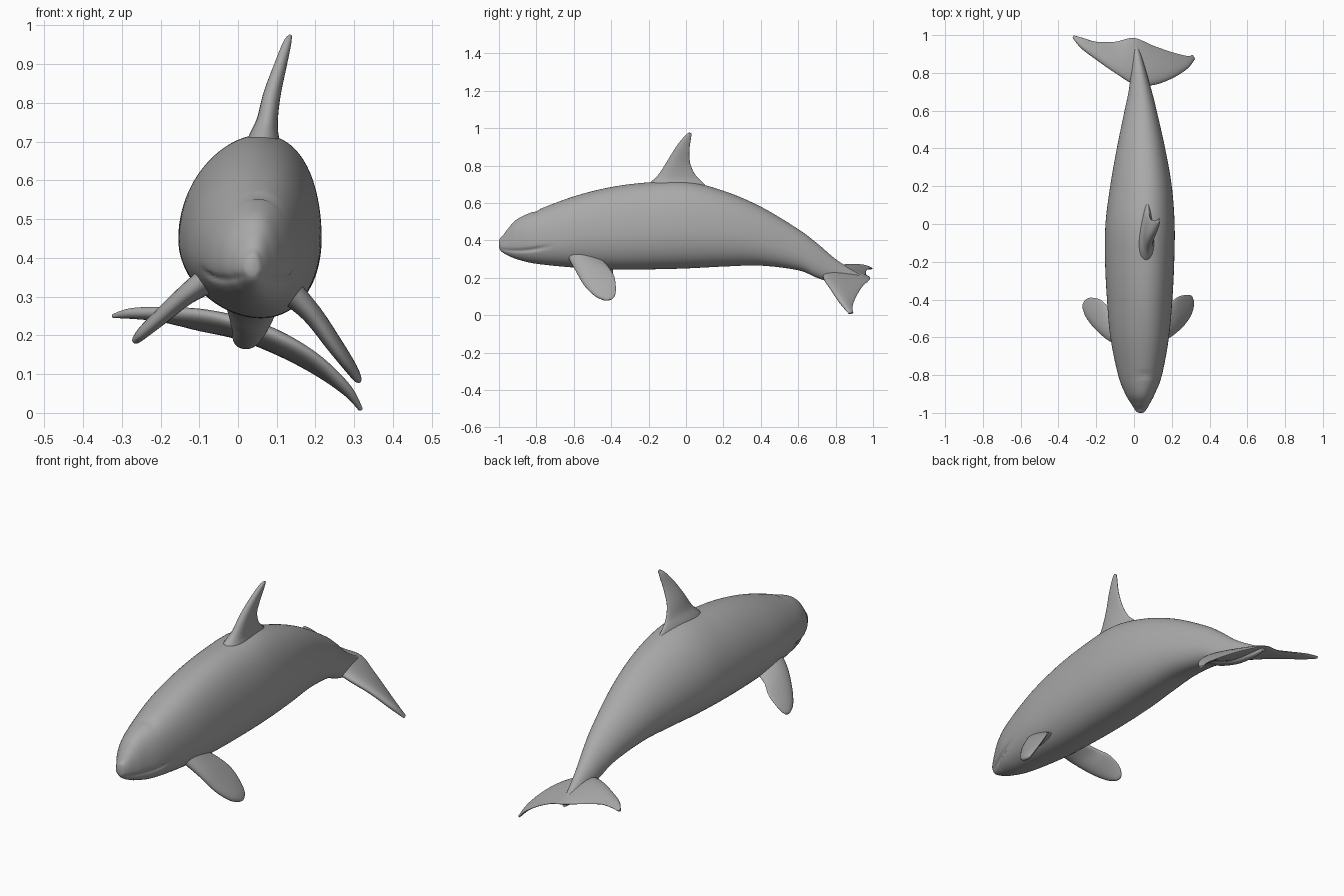
import bpy
import math
from mathutils import Vector

CM = 0.01  # section tables are written in hundredths of a unit

cube = bpy.data.objects.get("Cube")
if cube:
    bpy.data.objects.remove(cube, do_unlink=True)

skin = bpy.data.materials.new("grey skin")
skin.use_nodes = True
SKIN_COLOUR = (0.4, 0.4, 0.4, 1)
skin.diffuse_color = SKIN_COLOUR
skin.node_tree.nodes["Principled BSDF"].inputs["Base Color"].default_value = SKIN_COLOUR


def smooth_rows(rows, steps):
    """Catmull-Rom interpolation of every column in a table of sections."""
    rows = [[value * CM for value in row] for row in rows]
    padded = [rows[0]] + rows + [rows[-1]]
    dense = []
    for i in range(len(rows) - 1):
        four = padded[i:i + 4]
        for k in range(steps):
            t = k / steps
            dense.append([
                0.5 * (2 * b + (c - a) * t + (2 * a - 5 * b + 4 * c - d) * t * t
                       + (3 * b - a - 3 * c + d) * t ** 3)
                for a, b, c, d in zip(*four)])
    dense.append(rows[-1])
    return dense


def skin_rings(name, rings):
    """Join closed rings into a capped, smooth-shaded object."""
    n = len(rings[0])
    verts = [p for ring in rings for p in ring]
    faces = []
    for r in range(len(rings) - 1):
        for k in range(n):
            j = (k + 1) % n
            faces.append((r * n + k, r * n + j, (r + 1) * n + j, (r + 1) * n + k))
    faces.append(tuple(reversed(range(n))))
    faces.append(tuple(range(len(verts) - n, len(verts))))
    mesh = bpy.data.meshes.new(name)
    mesh.from_pydata(verts, [], faces)
    mesh.materials.append(skin)
    obj = bpy.data.objects.new(name, mesh)
    bpy.context.collection.objects.link(obj)
    bpy.ops.object.select_all(action="DESELECT")
    obj.select_set(True)
    bpy.context.view_layer.objects.active = obj
    bpy.ops.object.mode_set(mode="EDIT")
    bpy.ops.mesh.select_all(action="SELECT")
    bpy.ops.mesh.normals_make_consistent(inside=False)
    bpy.ops.object.mode_set(mode="OBJECT")
    bpy.ops.object.shade_smooth_by_angle(angle=math.radians(60))
    return obj


def make_fin(name, sections, steps=6, sides=28):
    """Loft a fin; each section is leading point, trailing point, thickness."""
    rows = smooth_rows(sections, steps)
    lead = [Vector(r[:3]) for r in rows]
    trail = [Vector(r[3:6]) for r in rows]
    mid = [(a + b) / 2 for a, b in zip(lead, trail)]
    rings = []
    for i, row in enumerate(rows):
        span = mid[min(i + 1, len(mid) - 1)] - mid[max(i - 1, 0)]
        chord = (lead[i] - trail[i]) / 2
        normal = chord.cross(span).normalized()
        ring = []
        for k in range(sides):
            a = math.tau * k / sides
            # Rounded leading edge, thin trailing edge
            depth = math.sin(a) * (1 + 0.4 * math.cos(a)) * row[6] / 2
            ring.append(mid[i] + chord * math.cos(a) + normal * depth)
        rings.append(ring)
    return skin_rings(name, rings)


# Body stations: y, centre x, half width, top z, bottom z
BODY = [
    (-100, 3.5, 0.6, 39, 36.5),
    (-99.5, 3.5, 2, 41, 35),
    (-98, 3.5, 3.2, 42.5, 33.5),
    (-95, 3.4, 5, 46.5, 31.8),
    (-90, 3.2, 7.8, 51.5, 29.8),
    (-80, 3.2, 11.6, 56, 27.5),
    (-60, 3, 15.5, 63.5, 25.5),
    (-40, 3, 17.3, 68.5, 24.5),
    (-20, 3, 18.3, 71, 24.5),
    (0, 3.2, 18.3, 71.5, 25),
    (20, 3.7, 16.3, 66.5, 26),
    (40, 3.7, 12.8, 58, 26.5),
    (60, 3.5, 8.5, 46, 24),
    (70, 3.3, 6.2, 38.5, 20),
    (80, 2.5, 4.2, 30, 17),
    (90, 1.2, 2.6, 23.5, 16.5),
    (97, 0.2, 1, 20, 17.5),
]


def bump(value, width):
    return math.exp(-(value / width) ** 2)


def body_ring(y, cx, half, top, bottom, sides=96):
    middle = bottom + 0.43 * (top - bottom)
    ring = []
    for k in range(sides):
        a = math.tau * k / sides
        s, c = math.sin(a), math.cos(a)
        x = cx + half * c + 0.16 * half * s * s
        z = middle + s * ((top - middle) if s > 0 else (middle - bottom))
        # Mouth crease running back along the jaw
        if y < -0.72:
            line = 0.345 + 0.9 * (y + 0.9) ** 2
            fade = min(1, (-0.72 - y) / 0.08)
            pinch = 0.09 * fade * bump(z - line, 0.009)
            x += (cx - x) * pinch
        # Blowhole dent on the forehead
        if s > 0:
            curve = y + 0.8 + 3 * (x - 0.06) ** 2
            z -= 0.007 * bump(curve, 0.012) * bump(x - 0.06, 0.045)
        ring.append((x, y, z))
    return ring


skin_rings("body", [body_ring(*row) for row in smooth_rows(BODY, 8)])

# Dorsal fin, flared at the base and leaning to one side
make_fin("dorsal_fin", [
    (6, -24, 66, 7, 14, 66, 10),
    (6.5, -19, 71, 7.2, 9, 71, 7.5),
    (7.4, -14.5, 75.5, 7.8, 5, 75, 5.2),
    (8.6, -10, 82.5, 9, 2.3, 81, 4.2),
    (10.8, -5, 90.5, 11.2, 1.8, 88, 3),
    (12.6, -0.5, 96, 12.8, 2.6, 94, 2),
    (13.5, 1.5, 97.6, 13.5, 3, 97, 0.8),
])

# Side fins, each posed separately
make_fin("left_side_fin", [
    (11, -65, 35, 11, -46, 31, 7),
    (19, -60, 25.5, 18.5, -42, 26.5, 5),
    (25.5, -54.5, 16, 23.5, -38.5, 21, 4),
    (29.5, -49, 10.5, 28, -37.5, 14.5, 3),
    (31, -44.5, 8.2, 30.4, -38, 10.5, 2),
    (31.4, -42, 7.8, 31.2, -39.5, 8.6, 0.8),
])
make_fin("right_side_fin", [
    (-6, -65, 37, -6, -47, 33, 7),
    (-13, -62, 31, -13.5, -43.5, 30, 5),
    (-20, -56, 24.5, -18, -40, 27, 4),
    (-24.8, -50, 20, -22.8, -39, 23.3, 3),
    (-26.6, -45.5, 18.3, -25.6, -40, 20.2, 2),
    (-26.9, -43.5, 18, -26.7, -41.5, 18.6, 0.8),
])

# Tail flukes, one blade from tip to tip with a rolled, bent span
make_fin("tail_flukes", [
    (-32.5, 98.5, 25, -31.8, 99.8, 25, 1),
    (-28, 93, 26, -27, 98.5, 25, 2.5),
    (-20, 87, 26.3, -20, 96.5, 24, 3.2),
    (-10, 80, 25.8, -10, 96.5, 21.5, 4),
    (0, 74, 23.5, 0, 98.5, 19.5, 4.6),
    (10, 73.5, 20, 10, 94.5, 15.5, 4.6),
    (20, 77, 14.5, 20, 91, 10, 3.5),
    (28, 82, 7, 28, 89, 4.5, 2.5),
    (32, 87, 0.8, 31, 89.5, 1.2, 1),
])
